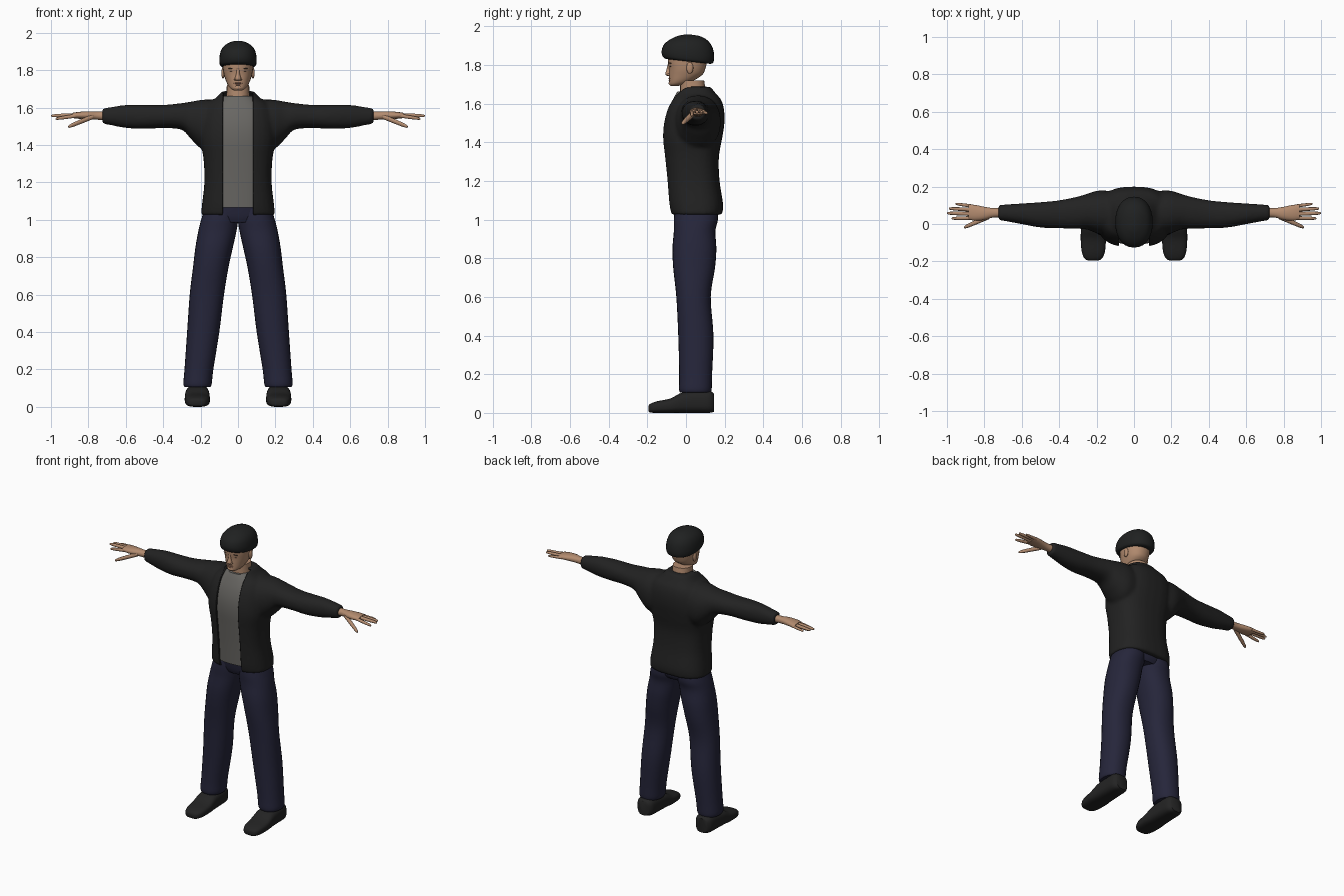
import bpy
import bmesh
from math import cos, sin, pi, radians
from mathutils import Matrix, Vector, Euler

if "Cube" in bpy.data.objects:
    bpy.data.objects.remove(bpy.data.objects["Cube"])


def material(name, r, g, b):
    mat = bpy.data.materials.new(name)
    mat.use_nodes = True
    mat.diffuse_color = (r, g, b, 1)
    bsdf = next(n for n in mat.node_tree.nodes if n.type == 'BSDF_PRINCIPLED')
    bsdf.inputs["Base Color"].default_value = (r, g, b, 1)
    bsdf.inputs["Roughness"].default_value = 0.9
    return mat


SKIN = material("skin", .45, .26, .16)
LIP = material("lip_skin", .36, .18, .12)
HAIR = material("brow_brown", .08, .05, .035)
BLACK = material("jacket_black", .016, .016, .016)
CAP = material("cap_black", .014, .015, .015)
SHOE = material("shoe_black", .017, .017, .017)
GREY = material("shirt_grey", .14, .135, .125)
NAVY = material("trouser_navy", .019, .019, .043)


def smooth_rows(rows, steps):
    """Catmull-Rom interpolation through the section rows."""
    rows = [Vector(r) for r in rows]
    out = []
    for i in range(len(rows) - 1):
        b, c = rows[i], rows[i + 1]
        a, d = rows[max(i - 1, 0)], rows[min(i + 2, len(rows) - 1)]
        for s in range(steps):
            t = s / steps
            out.append(.5 * (2 * b + (c - a) * t + (2 * a - 5 * b + 4 * c - d) * t ** 2
                             + (3 * b - a - 3 * c + d) * t ** 3))
    return out + [rows[-1]]


def loft(bm, axis, rows, sides=28, power=2.2, steps=4):
    """Rows: position on the axis, then low and high bounds on the other two axes."""
    k = "xyz".index(axis)
    u, v = [i for i in range(3) if i != k]
    rings = []
    for pos, u0, u1, v0, v1 in smooth_rows(rows, steps):
        ring = []
        for i in range(sides):
            c, s = cos(2 * pi * i / sides), sin(2 * pi * i / sides)
            p = [0, 0, 0]
            p[k] = pos
            for j, lo, hi, f in ((u, u0, u1, c), (v, v0, v1, s)):
                p[j] = (lo + hi) / 2 + (hi - lo) / 2 * abs(f) ** (2 / power) * (1 if f > 0 else -1)
            ring.append(bm.verts.new(p))
        rings.append(ring)
    for a, b in zip(rings, rings[1:]):
        for i in range(sides):
            j = (i + 1) % sides
            bm.faces.new((a[i], a[j], b[j], b[i]))
    bm.faces.new(rings[0])
    bm.faces.new(rings[-1])
    return bm


def sym(rows):
    """Expand (z, half width, y low, y high) to full section rows."""
    return [(z, -w, w, lo, hi) for z, w, lo, hi in rows]


def ball(bm, centre, size, turn=0):
    mat = Matrix.LocRotScale(Vector(centre), Euler((0, turn, 0)), Vector(size))
    bmesh.ops.create_uvsphere(bm, u_segments=16, v_segments=10, radius=1, matrix=mat)


def finish(name, bm, mat, mirror=False, angle=50):
    bmesh.ops.recalc_face_normals(bm, faces=bm.faces[:])
    mesh = bpy.data.meshes.new(name)
    bm.to_mesh(mesh)
    bm.free()
    mesh.materials.append(mat)
    ob = bpy.data.objects.new(name, mesh)
    bpy.context.collection.objects.link(ob)
    for other in bpy.context.selected_objects:
        other.select_set(False)
    ob.select_set(True)
    bpy.context.view_layer.objects.active = ob
    bpy.ops.object.shade_smooth_by_angle(angle=radians(angle))
    if mirror:
        mod = ob.modifiers.new("mirror", 'MIRROR')
        mod.use_mirror_merge = False
    return ob


# Head, neck and facial features
bm = loft(bmesh.new(), 'z', sym([
    (1.692, .022, -.08, -.04), (1.702, .04, -.086, 0), (1.72, .054, -.087, .04),
    (1.75, .067, -.088, .085), (1.78, .076, -.088, .1), (1.82, .081, -.093, .11),
    (1.87, .082, -.09, .12), (1.92, .06, -.06, .09)]))
loft(bm, 'z', sym([(1.6, .07, -.03, .11), (1.66, .062, -.03, .103), (1.72, .06, -.03, .094)]))
loft(bm, 'z', sym([(1.744, .013, -.098, -.07), (1.754, .017, -.107, -.07),
                   (1.78, .01, -.1, -.07), (1.81, .008, -.093, -.07)]), sides=12)
ball(bm, (0, -.074, 1.706), (.024, .016, .013))
for side in (-1, 1):
    ball(bm, (side * .08, .02, 1.785), (.009, .018, .03))
    ball(bm, (side * .014, -.09, 1.75), (.008, .009, .006))
finish("head", bm, SKIN)

bm = bmesh.new()
ball(bm, (0, -.084, 1.73), (.023, .007, .004))
ball(bm, (0, -.083, 1.722), (.019, .007, .004))
finish("lips", bm, LIP)

bm = bmesh.new()
ball(bm, (.034, -.081, 1.81), (.019, .007, .003), .08)
ball(bm, (.033, -.079, 1.792), (.012, .005, .003))
finish("brows_and_eyes", bm, HAIR, mirror=True)

# Close-fitting cap, tilted lower at the back
bm = loft(bmesh.new(), 'z', sym([
    (1.82, .086, -.103, .128), (1.83, .097, -.12, .141), (1.86, .1, -.126, .146),
    (1.9, .093, -.115, .136), (1.93, .074, -.085, .11), (1.95, .04, -.045, .07),
    (1.957, .012, -.012, .03)]))
for v in bm.verts:
    v.co.z -= .11 * v.co.y * min(1, max(0, (1.94 - v.co.z) * 10))
finish("cap", bm, CAP)

# Jacket: body and sleeves fused, then opened along the front
bm = loft(bmesh.new(), 'z', sym([
    (1.025, .198, -.08, .187), (1.08, .193, -.092, .192), (1.2, .18, -.103, .174),
    (1.32, .184, -.115, .17), (1.42, .2, -.125, .187), (1.5, .2, -.12, .199),
    (1.57, .19, -.102, .197), (1.62, .165, -.078, .182), (1.65, .12, -.06, .157),
    (1.688, .085, -.042, .127)]), power=2.6)
sleeve = [(.08, -.06, .17, 1.37, 1.64), (.18, -.055, .18, 1.37, 1.643),
          (.25, -.03, .162, 1.43, 1.632), (.3, -.026, .147, 1.481, 1.624),
          (.4, -.023, .127, 1.49, 1.614), (.5, -.019, .117, 1.486, 1.615),
          (.6, -.001, .11, 1.491, 1.614), (.68, .014, .105, 1.506, 1.602),
          (.725, .021, .101, 1.514, 1.596)]
loft(bm, 'x', sleeve)
loft(bm, 'x', [(-r[0],) + r[1:] for r in sleeve])
jacket = finish("jacket", bm, BLACK)
remesh = jacket.modifiers.new("fuse", 'REMESH')
remesh.mode = 'VOXEL'
remesh.voxel_size = .01
fused = bpy.data.meshes.new_from_object(
    jacket.evaluated_get(bpy.context.evaluated_depsgraph_get()))
bpy.data.objects.remove(jacket)

bm = bmesh.new()
bm.from_mesh(fused)
for _ in range(3):
    bmesh.ops.smooth_vert(bm, verts=bm.verts[:], factor=.5,
                          use_axis_x=True, use_axis_y=True, use_axis_z=True)
GAP = .082
for side in (-1, 1):
    bmesh.ops.bisect_plane(bm, geom=bm.verts[:] + bm.edges[:] + bm.faces[:],
                           plane_co=(side * GAP, 0, 0), plane_no=(1, 0, 0))
opening = []
for f in bm.faces:
    c = f.calc_center_median()
    if abs(c.x) < GAP and c.y < .03:
        opening.append(f)
bmesh.ops.delete(bm, geom=opening, context='FACES')
jacket = finish("jacket", bm, BLACK, angle=60)
solid = jacket.modifiers.new("cloth", 'SOLIDIFY')
solid.thickness = .01
solid.offset = -1

# Shirt
bm = loft(bmesh.new(), 'z', sym([
    (1.065, .15, -.083, .1), (1.2, .155, -.092, .1), (1.32, .16, -.102, .1),
    (1.42, .16, -.11, .1), (1.5, .16, -.106, .1), (1.57, .15, -.089, .1),
    (1.63, .11, -.063, .1), (1.662, .075, -.045, .1)]), power=2.5)
finish("shirt", bm, GREY)

# Trousers
bm = loft(bmesh.new(), 'z', sym([(.985, .14, -.045, .145), (1.02, .175, -.058, .16),
                                 (1.1, .17, -.07, .155)]))
finish("trouser_seat", bm, NAVY)
bm = loft(bmesh.new(), 'z', [
    (1.06, -.002, .178, -.058, .16), (1, -.001, .197, -.063, .165),
    (.94, .008, .212, -.063, .152), (.85, .028, .228, -.07, .157),
    (.75, .05, .24, -.066, .15), (.6, .075, .258, -.05, .128), (.4, .1, .272, -.04, .142),
    (.2, .132, .286, -.035, .135), (.125, .14, .292, -.036, .133), (.105, .148, .285, -.03, .127)])
finish("trouser_legs", bm, NAVY, mirror=True)

# Shoes
bm = loft(bmesh.new(), 'y', [
    (-.195, .19, .245, .01, .035), (-.185, .172, .264, .002, .047), (-.15, .156, .279, 0, .06),
    (-.08, .15, .285, 0, .075), (-.02, .152, .283, 0, .105), (.06, .155, .28, 0, .115),
    (.12, .16, .276, 0, .115), (.145, .178, .258, .006, .1)], power=3)
finish("shoes", bm, SHOE, mirror=True)

# Hands with tapering fingers
bm = loft(bmesh.new(), 'x', [
    (.69, .035, .087, 1.53, 1.58), (.75, .035, .085, 1.535, 1.578), (.8, .022, .092, 1.537, 1.58),
    (.85, .018, .102, 1.54, 1.577), (.885, .024, .104, 1.544, 1.572)], sides=20)


def finger(start, end, r):
    start, end = Vector(start), Vector(end)
    rows = []
    for t, k in ((0, 1), (.4, .95), (.75, .85), (.95, .6), (1, .2)):
        x, y, z = start.lerp(end, t)
        rows.append((x, y - r * k, y + r * k, z - r * k, z + r * k))
    loft(bm, 'x', rows, sides=10, steps=2)


finger((.86, .032, 1.557), (.975, .03, 1.54), .0105)
finger((.86, .054, 1.56), (1, .058, 1.556), .011)
finger((.86, .076, 1.559), (.99, .083, 1.556), .0105)
finger((.86, .095, 1.556), (.955, .108, 1.55), .009)
finger((.775, .04, 1.552), (.908, -.018, 1.497), .014)
finish("hands", bm, SKIN, mirror=True)
